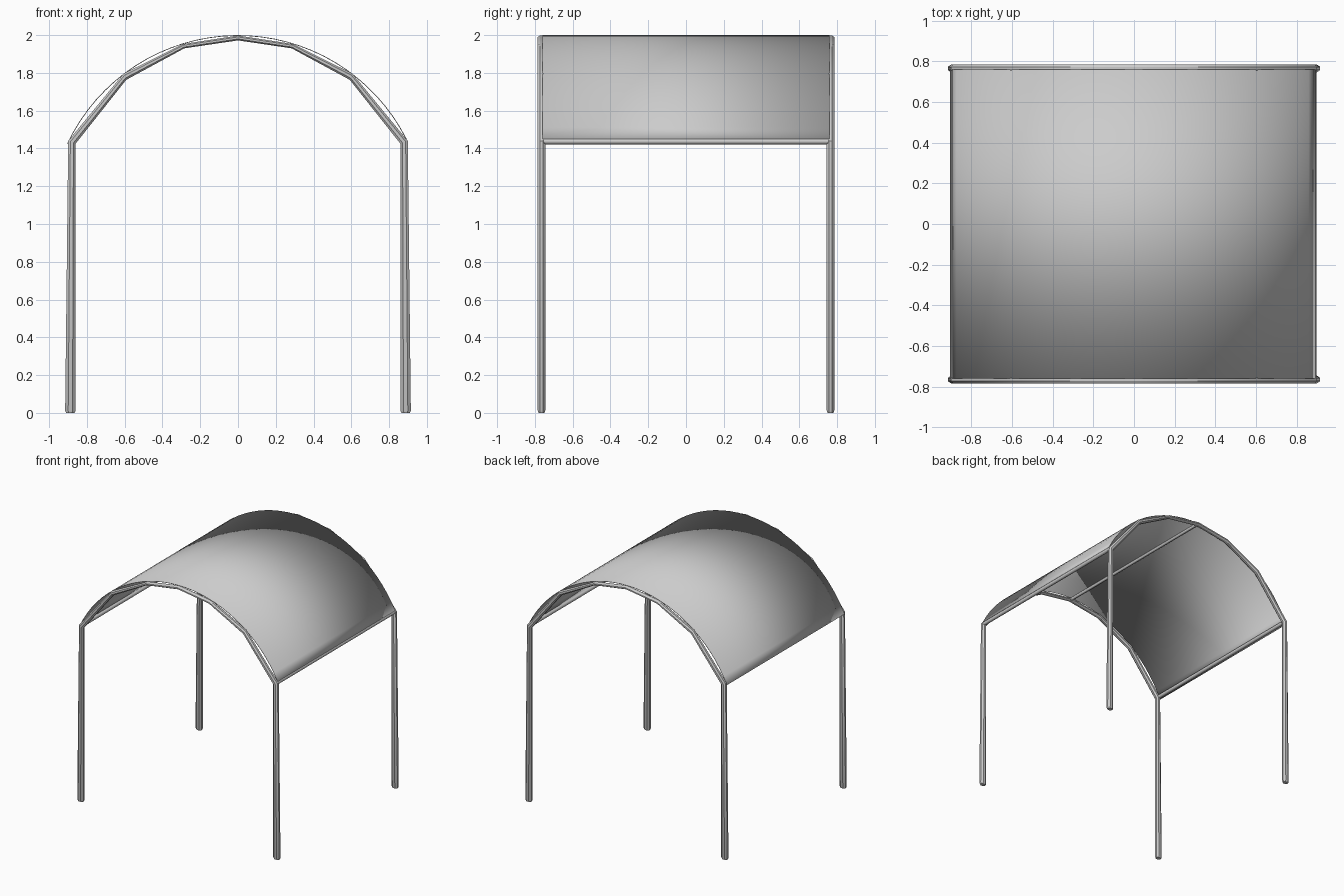
import bpy, bmesh, math
from mathutils import Vector

if "Cube" in bpy.data.objects:
    bpy.data.objects.remove(bpy.data.objects["Cube"])


def finish(name, bm, angle=30):
    bmesh.ops.recalc_face_normals(bm, faces=bm.faces)
    mesh = bpy.data.meshes.new(name)
    bm.to_mesh(mesh)
    bm.free()
    ob = bpy.data.objects.new(name, mesh)
    bpy.context.collection.objects.link(ob)
    bpy.ops.object.select_all(action='DESELECT')
    bpy.context.view_layer.objects.active = ob
    ob.select_set(True)
    bpy.ops.object.shade_smooth_by_angle(angle=math.radians(angle))
    return ob


# Hoop frame: outer and inner corner (x, z) at each bend of the right half
HALF = [((0.910, 0.0), (0.865, 0.0)),
        ((0.915, 0.012), (0.860, 0.012)),
        ((0.899, 1.440), (0.860, 1.425)),
        ((0.605, 1.797), (0.592, 1.763)),
        ((0.290, 1.953), (0.284, 1.930)),
        ((0.0, 1.998), (0.0, 1.972))]
FLIP = [tuple((-x, z) for x, z in pair) for pair in reversed(HALF[:-1])]


def hoop_frame(name, y, depth=0.02):
    bm = bmesh.new()
    rings = []
    path = HALF + FLIP
    for i, (outer, inner) in enumerate(path):
        o, n = Vector((outer[0], y, outer[1])), Vector((inner[0], y, inner[1]))
        mid, half = (o + n) / 2, (o - n) / 2
        d = depth * (0.8 if i in (0, len(path) - 1) else 1)
        ring = []
        for k in range(8):  # eight-sided tube section
            a = math.radians(22.5 + 45 * k)
            s = 1 / math.cos(math.radians(22.5))
            ring.append(bm.verts.new(mid + half * math.cos(a) * s
                                     + Vector((0, d * math.sin(a) * s, 0))))
        rings.append(ring)
    for a, b in zip(rings, rings[1:]):
        for k in range(8):
            j = (k + 1) % 8
            bm.faces.new((a[k], a[j], b[j], b[k]))
    bm.faces.new(rings[0])
    bm.faces.new(rings[-1])
    finish(name, bm)


hoop_frame("front_hoop_frame", -0.765)
hoop_frame("back_hoop_frame", 0.765)

# Curved canopy sheet
bm = bmesh.new()
STEPS, R, CZ = 32, 1.0, 1.0
rows = []
for i in range(STEPS + 1):
    a = math.radians(-64.8 + (63.2 + 64.8) * i / STEPS)
    rows.append([bm.verts.new((R * math.sin(a), y, CZ + R * math.cos(a)))
                 for y in (-0.76, 0.76)])
for a, b in zip(rows, rows[1:]):
    bm.faces.new((a[0], a[1], b[1], b[0]))
canopy = finish("canopy", bm)
if canopy.data.polygons[STEPS // 2].normal.z < 0:
    canopy.data.flip_normals()
solid = canopy.modifiers.new("thickness", 'SOLIDIFY')
solid.thickness = 0.004
solid.offset = -1


# Lengthwise poles at the ridge and both eaves
def pole(name, x, z, radius):
    bpy.ops.mesh.primitive_cylinder_add(vertices=8, radius=radius, depth=1.53,
                                        location=(x, 0, z),
                                        rotation=(math.pi / 2, 0, 0))
    bpy.context.object.name = name
    bpy.ops.object.shade_smooth_by_angle(angle=math.radians(50))


pole("ridge_pole", 0, 1.984, 0.012)
pole("left_eave_pole", -0.882, 1.437, 0.015)
pole("right_eave_pole", 0.882, 1.437, 0.015)
